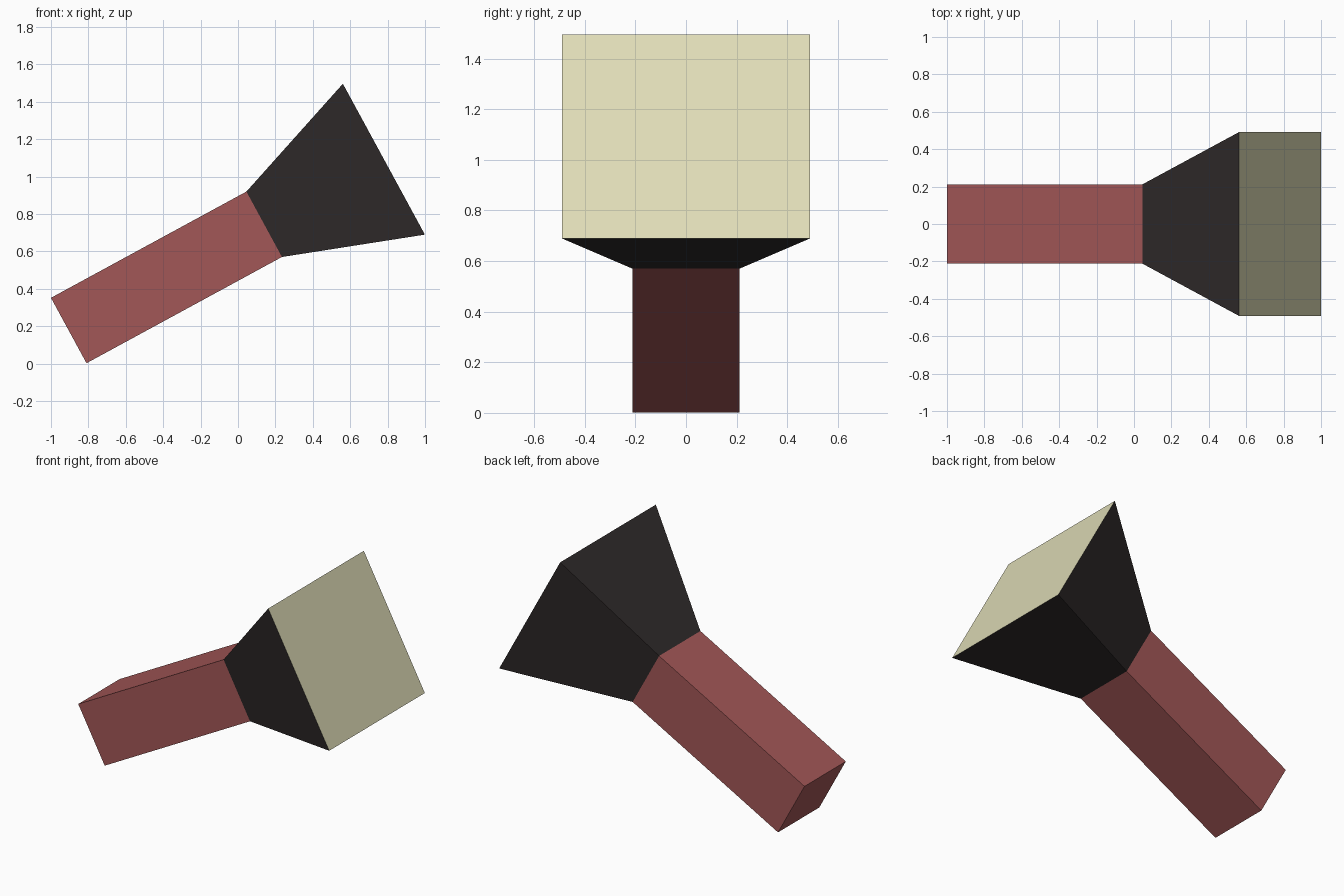
import bpy, bmesh
from mathutils import Matrix, Vector

if "Cube" in bpy.data.objects:
    bpy.data.objects.remove(bpy.data.objects["Cube"])

# Tilted frame: local x runs along the torch axis
BUTT, NECK, FRONT = Vector((-0.905, 0, 0.177)), Vector((0.14, 0, 0.745)), Vector((0.78, 0, 1.093))
axis = (FRONT - BUTT).normalized()
up = Vector((-axis.z, 0, axis.x))


def material(name, rgb):
    m = bpy.data.materials.new(name)
    m.diffuse_color = (*rgb, 1)
    m.use_nodes = True
    m.node_tree.nodes["Principled BSDF"].inputs["Base Color"].default_value = m.diffuse_color
    return m


def ring(bm, centre, half_w, half_h):
    return [bm.verts.new(centre + Vector((0, s * half_w, 0)) + up * (t * half_h))
            for s, t in ((-1, -1), (1, -1), (1, 1), (-1, 1))]


def part(name, mat, sections, cap=False):
    """Skin a run of rectangular sections; optionally cap the first."""
    bm = bmesh.new()
    rings = [ring(bm, *s) for s in sections]
    for a, b in zip(rings, rings[1:]):
        for i in range(4):
            j = (i + 1) % 4
            bm.faces.new((a[i], a[j], b[j], b[i]))
    if cap:
        bm.faces.new(rings[0][::-1])
    if len(rings) == 1:
        bm.faces.new(rings[0])
    me = bpy.data.meshes.new(name)
    bm.to_mesh(me)
    bm.free()
    me.materials.append(mat)
    ob = bpy.data.objects.new(name, me)
    bpy.context.collection.objects.link(ob)


butt, neck, front = (BUTT, 0.212, 0.199), (NECK, 0.212, 0.199), (FRONT, 0.491, 0.459)

part("handle", material("dull red", (0.36, 0.095, 0.095)), [butt, neck], cap=True)
part("head", material("charcoal", (0.032, 0.026, 0.026)), [neck, front])
part("lens", material("pale cream", (0.74, 0.72, 0.475)), [front])
